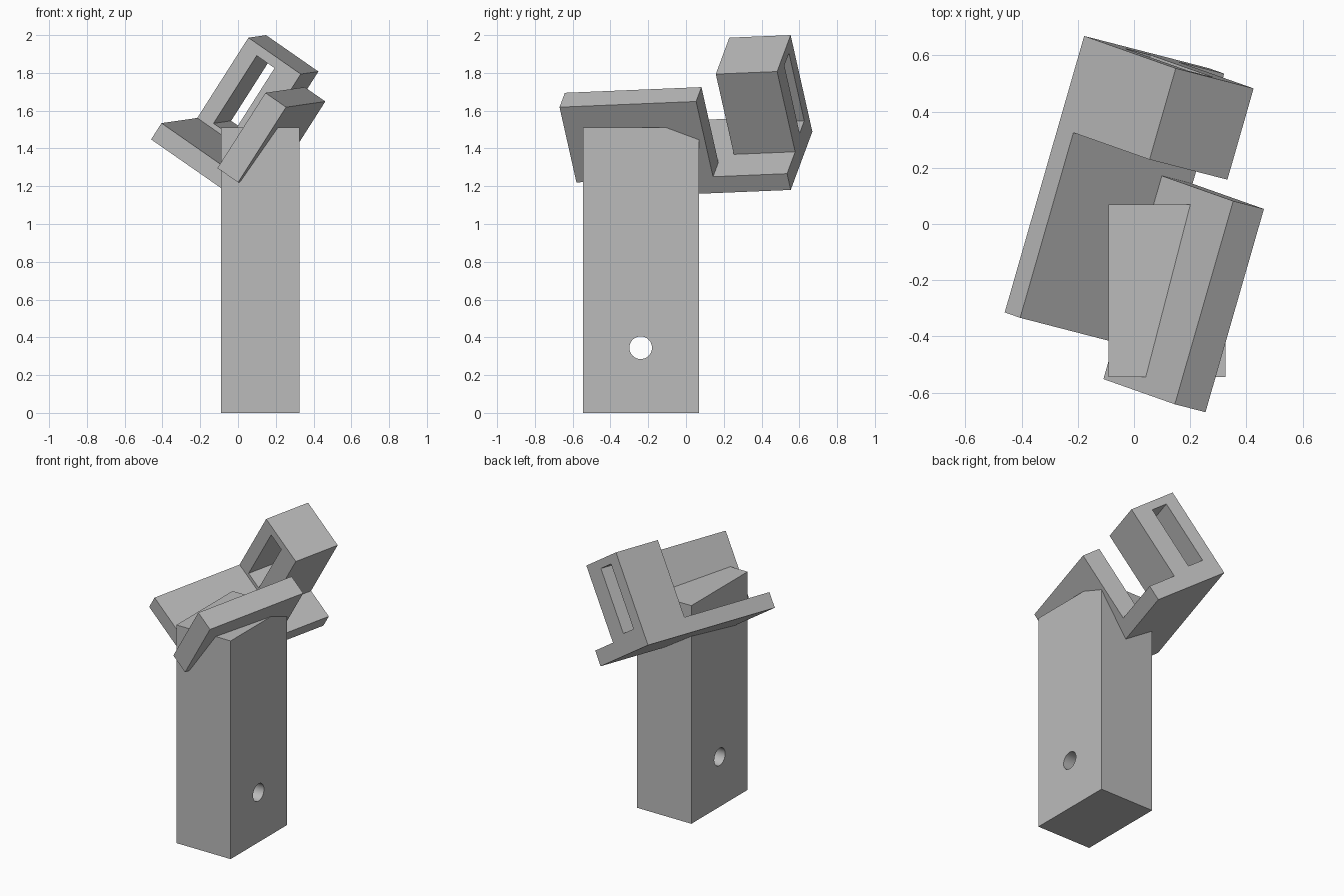
import bpy, math
from mathutils import Matrix, Vector

old = bpy.data.objects.get("Cube")
if old:
    bpy.data.objects.remove(old, do_unlink=True)

grey = bpy.data.materials.new("plain_grey")
grey.use_nodes = True
grey.diffuse_color = (0.5, 0.5, 0.5, 1)
grey.node_tree.nodes["Principled BSDF"].inputs["Base Color"].default_value = (0.5, 0.5, 0.5, 1)

# Tilted frame of the bracket: across, along and up
along = Vector((0.276, 0.96, 0.04)).normalized()
up = Vector((0.528, -0.186, 0.828))
across = along.cross(up).normalized()
up = across.cross(along)
tilt = Matrix((across, along, up)).transposed().to_4x4()


def box(name, x, y, z, frame=Matrix()):
    """Box between the given limits, expressed in a frame."""
    bpy.ops.mesh.primitive_cube_add(size=1)
    ob = bpy.context.object
    ob.name = ob.data.name = name
    size = [b - a for a, b in (x, y, z)]
    mid = [(a + b) / 2 for a, b in (x, y, z)]
    ob.data.transform(frame @ Matrix.Translation(mid) @ Matrix.Diagonal(size + [1]))
    ob.data.materials.append(grey)
    return ob


def combine(target, tool, operation):
    """Apply a boolean and discard the tool."""
    tool.hide_render = True
    mod = target.modifiers.new(operation.lower(), 'BOOLEAN')
    mod.operation, mod.object, mod.solver = operation, tool, 'EXACT'
    bpy.context.view_layer.objects.active = target
    bpy.ops.object.modifier_apply(modifier=mod.name)
    bpy.data.objects.remove(tool, do_unlink=True)


# Upright post with a cross-drilled hole
post = box("post", (-0.09, 0.325), (-0.545, 0.07), (0, 1.51))
bpy.ops.mesh.primitive_cylinder_add(vertices=32, radius=0.06, depth=1,
                                    location=(0.12, -0.24, 0.345),
                                    rotation=(0, math.pi / 2, 0))
drill = bpy.context.object
drill.data.materials.append(grey)
combine(post, drill, 'DIFFERENCE')

# Tilted bracket: base plate, side wing and slotted block
left, right, back = -1.113, -0.561, 0.653
base_low, base_top = 1.015, 1.119
bracket = box("bracket", (left, right), (-0.371, back), (base_low, base_top), tilt)
wing = box("wing", (-0.697, right), (-0.508, 0.245), (base_top, 1.6), tilt)
block = box("block", (left, -0.768), (0.315, back), (base_top, 1.632), tilt)
slot = box("slot", (-1.023, -0.905), (0.2, 0.8), (1.145, 1.578), tilt)
combine(bracket, wing, 'UNION')
combine(bracket, block, 'UNION')
combine(bracket, slot, 'DIFFERENCE')

# Crisp edges, smooth hole wall
for ob in (post, bracket):
    bpy.ops.object.select_all(action='DESELECT')
    ob.select_set(True)
    bpy.context.view_layer.objects.active = ob
    bpy.ops.object.shade_smooth_by_angle(angle=math.radians(30))
